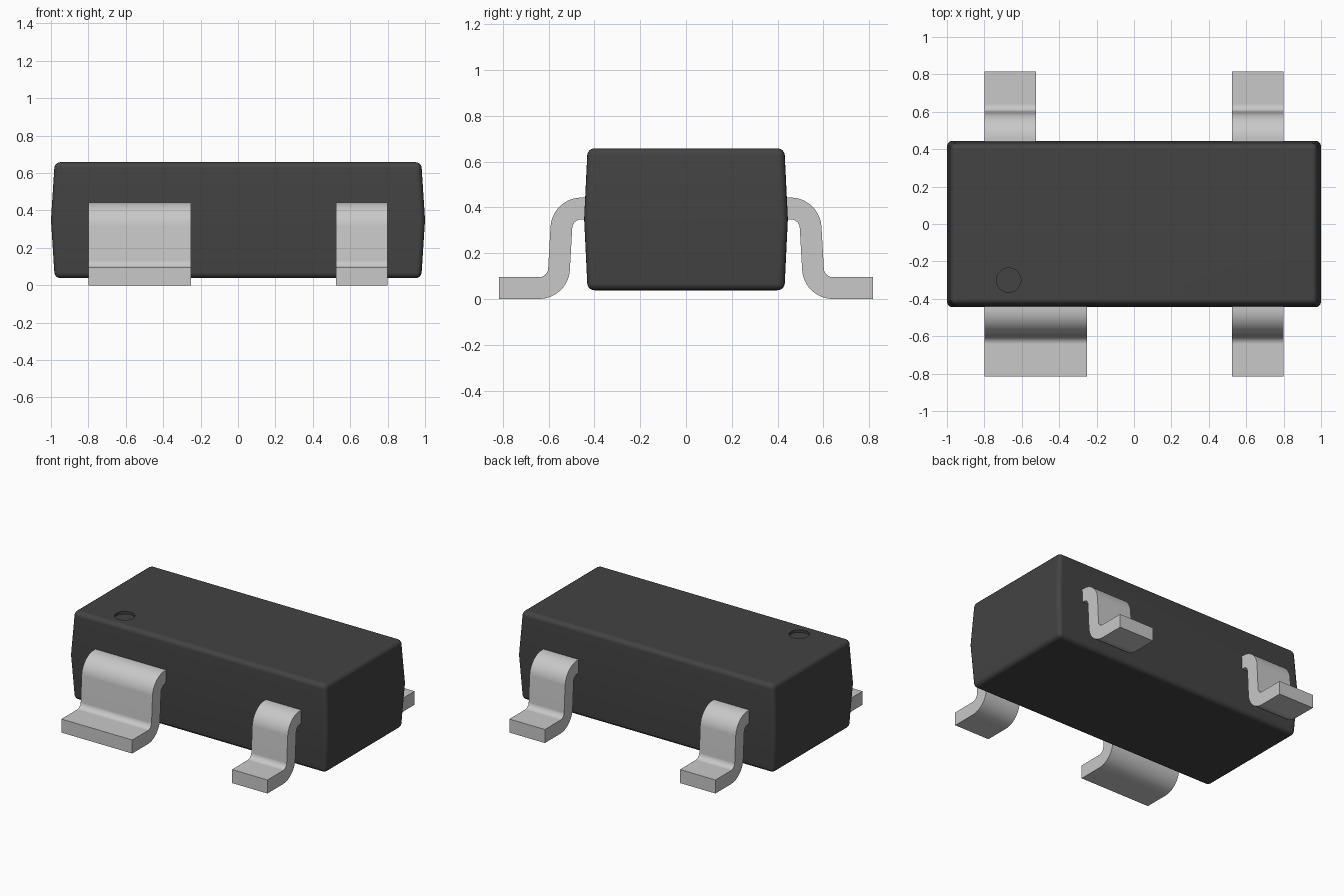
import bpy
import bmesh
from math import radians, cos, sin
from mathutils import Matrix

cube = bpy.data.objects.get("Cube")
if cube:
    bpy.data.objects.remove(cube, do_unlink=True)


def material(name, value):
    mat = bpy.data.materials.new(name)
    mat.use_nodes = True
    colour = (value, value, value, 1)
    mat.diffuse_color = colour
    bsdf = mat.node_tree.nodes["Principled BSDF"]
    bsdf.inputs["Base Color"].default_value = colour
    bsdf.inputs["Roughness"].default_value = 0.6
    return mat


def add_object(name, bm, mat):
    bmesh.ops.recalc_face_normals(bm, faces=bm.faces[:])
    mesh = bpy.data.meshes.new(name)
    bm.to_mesh(mesh)
    bm.free()
    mesh.materials.append(mat)
    obj = bpy.data.objects.new(name, mesh)
    bpy.context.collection.objects.link(obj)
    return obj


def activate(obj):
    bpy.ops.object.select_all(action='DESELECT')
    obj.select_set(True)
    bpy.context.view_layer.objects.active = obj


def smooth(obj):
    activate(obj)
    bpy.ops.object.shade_smooth_by_angle(angle=radians(30))
    mod = obj.modifiers.new("Even shading", 'WEIGHTED_NORMAL')
    mod.keep_sharp = True


black = material("black plastic", 0.056)
silver = material("silver metal", 0.58)


# Package body: two tapered halves meeting at a mid-height ridge
def build_body():
    bm = bmesh.new()
    rings = []
    for hx, hy, z in ((0.98, 0.43, 0.038), (1.0, 0.445, 0.35), (0.98, 0.43, 0.658)):
        corners = ((-hx, -hy), (hx, -hy), (hx, hy), (-hx, hy))
        rings.append([bm.verts.new((x, y, z)) for x, y in corners])
    for low, high in zip(rings, rings[1:]):
        for i in range(4):
            j = (i + 1) % 4
            bm.faces.new((low[i], low[j], high[j], high[i]))
    bm.faces.new(rings[0][::-1])
    bm.faces.new(rings[-1])
    ridge = set(rings[1])
    edges = [e for e in bm.edges if not set(e.verts) <= ridge]
    bmesh.ops.bevel(bm, geom=edges, offset=0.03, segments=4, profile=0.5,
                    affect='EDGES')
    return add_object("package_body", bm, black)


body = build_body()

# Round orientation mark: shallow recess in the top
bm = bmesh.new()
bmesh.ops.create_cone(bm, cap_ends=True, segments=40, radius1=0.065, radius2=0.065,
                      depth=0.1, matrix=Matrix.Translation((-0.67, -0.3, 0.69)))
cutter = add_object("mark_cutter", bm, black)
cutter.hide_render = True
cut = body.modifiers.new("Mark", 'BOOLEAN')
cut.operation = 'DIFFERENCE'
cut.solver = 'EXACT'
cut.object = cutter
activate(body)
bpy.ops.object.modifier_apply(modifier=cut.name)
bpy.data.objects.remove(cutter, do_unlink=True)
smooth(body)


# Bent leads: one S-shaped profile extruded to each width
def arc(centre, radius, start, end, steps=10):
    angles = [radians(start + (end - start) * i / steps) for i in range(steps + 1)]
    return [(centre[0] + radius * cos(a), centre[1] + radius * sin(a)) for a in angles]


shoulder, ankle = (0.457, 0.308), (0.642, 0.135)
inner, outer = 0.04, 0.135
profile = [(0.4, 0.443)]
profile += arc(shoulder, outer, 90, 4) + arc(ankle, inner, 184, 270)
profile += [(0.816, 0.095), (0.816, 0)]
profile += arc(ankle, outer, 270, 184) + arc(shoulder, inner, 4, 90)
profile += [(0.4, 0.348)]


def build_lead(name, x0, x1, side):
    bm = bmesh.new()
    face = bm.faces.new([bm.verts.new((x0, side * y, z)) for y, z in profile])
    out = bmesh.ops.extrude_face_region(bm, geom=[face], use_keep_orig=True)
    moved = [v for v in out["geom"] if isinstance(v, bmesh.types.BMVert)]
    bmesh.ops.translate(bm, verts=moved, vec=(x1 - x0, 0, 0))
    smooth(add_object(name, bm, silver))


build_lead("front_right_wide_lead", -0.8, -0.25, -1)
build_lead("front_left_lead", 0.525, 0.8, -1)
build_lead("back_right_lead", -0.8, -0.525, 1)
build_lead("back_left_lead", 0.525, 0.8, 1)
